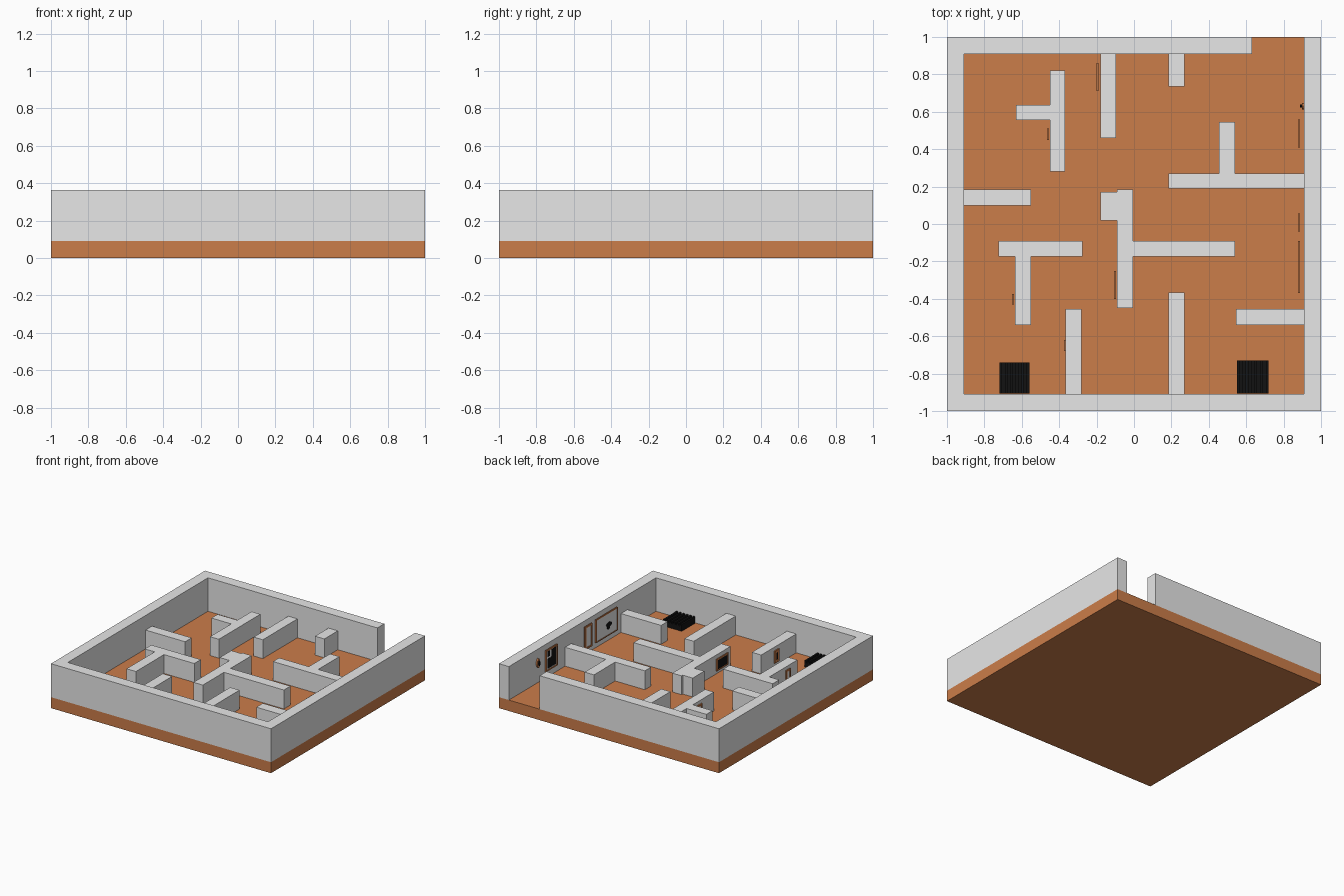
import bpy, bmesh, math
from mathutils import Matrix

if "Cube" in bpy.data.objects:
    bpy.data.objects.remove(bpy.data.objects["Cube"])

def material(name, rgb):
    m = bpy.data.materials.new(name)
    m.diffuse_color = (*rgb, 1)
    m.use_nodes = True
    m.node_tree.nodes["Principled BSDF"].inputs["Base Color"].default_value = m.diffuse_color
    return m

GREY = material("pale grey", (0.8, 0.8, 0.8))
ORANGE = material("orange brown", (0.6, 0.205, 0.068))
BLACK = material("near black", (0.006, 0.006, 0.006))

FLOOR, OUTER, INNER = 0.09, 0.365, 0.245

def finish(bm, name, mat):
    bmesh.ops.recalc_face_normals(bm, faces=bm.faces)
    me = bpy.data.meshes.new(name)
    bm.to_mesh(me)
    bm.free()
    me.materials.append(mat)
    ob = bpy.data.objects.new(name, me)
    bpy.context.collection.objects.link(ob)
    return ob

def boxes(name, mat, items):
    """One object from boxes given as (x0, x1, y0, y1, z0, z1)."""
    bm = bmesh.new()
    for x0, x1, y0, y1, z0, z1 in items:
        m = Matrix.Translation(((x0 + x1) / 2, (y0 + y1) / 2, (z0 + z1) / 2))
        m = m @ Matrix.Diagonal((x1 - x0, y1 - y0, z1 - z0, 1))
        bmesh.ops.create_cube(bm, size=1, matrix=m)
    return finish(bm, name, mat)

def disc(name, mat, x, y, z, ry, rz, depth):
    """Oval plate facing -x."""
    bm = bmesh.new()
    m = (Matrix.Translation((x, y, z)) @ Matrix.Diagonal((1, ry, rz, 1))
         @ Matrix.Rotation(math.pi / 2, 4, 'Y'))
    bmesh.ops.create_cone(bm, cap_ends=True, segments=16, radius1=1, radius2=1,
                          depth=depth, matrix=m)
    return finish(bm, name, mat)

# Floor slab
boxes("floor", ORANGE, [(-1, 1, -1, 1, 0, FLOOR)])

# Outer wall: one plan outline with a doorway at the back right, extruded up
I = 0.91
plan = [(0.63, 1), (-1, 1), (-1, -1), (1, -1), (1, 1), (I, 1),
        (I, -I), (-I, -I), (-I, I), (0.63, I)]
bm = bmesh.new()
face = bm.faces.new([bm.verts.new((x, y, FLOOR)) for x, y in plan])
ext = bmesh.ops.extrude_face_region(bm, geom=[face], use_keep_orig=True)
for v in ext["geom"]:
    if isinstance(v, bmesh.types.BMVert):
        v.co.z = OUTER
finish(bm, "outer_wall", GREY)

# Low partition walls: x0, x1, y0, y1
walls = [
    (-.45, -.37, .28, .82), (-.63, -.45, .555, .635), (-.18, -.097, .46, I),
    (.185, .27, .735, I), (-I, -.55, .10, .185), (-.18, -.09, .02, .17),
    (-.09, -.005, -.45, .185), (.455, .54, .27, .545), (.185, I, .19, .27),
    (-.725, -.275, -.175, -.09), (-.635, -.55, -.54, -.175),
    (-.005, .54, -.175, -.09), (-.365, -.28, -I, -.455),
    (.185, .27, -I, -.365), (.545, I, -.54, -.455)]
boxes("partition_walls", GREY, [w + (FLOOR, INNER) for w in walls])

def picture(name, x, y0, y1, z0, z1, t, fill):
    """Framed picture facing -x: four frame bars and a panel."""
    a, b = x, x + 0.01
    boxes(name + "_frame", ORANGE, [
        (a, b, y0, y1, z0, z0 + t), (a, b, y0, y1, z1 - t, z1),
        (a, b, y0, y0 + t, z0 + t, z1 - t), (a, b, y1 - t, y1, z0 + t, z1 - t)])
    boxes(name + "_panel", fill, [(x + .003, b, y0 + t, y1 - t, z0 + t, z1 - t)])

# Pictures on the right outer wall
picture("dark_picture", .878, .41, .56, .16, .335, .012, GREY)
picture("narrow_picture", .878, -.04, .055, .147, .335, .014, GREY)
picture("wide_picture", .878, -.37, -.09, .15, .34, .008, GREY)
boxes("dark_picture_motif", BLACK, [(.879, .882, .43, .49, .18, .32),
                                    (.879, .882, .49, .54, .18, .26),
                                    (.879, .882, .51, .54, .275, .32)])
disc("wide_picture_motif_upper", BLACK, .8795, -.257, .24, .035, .02, .004)
disc("wide_picture_motif_lower", BLACK, .8795, -.25, .222, .018, .02, .004)

# Pictures on the partitions
picture("partition_picture_1", -.2, .71, .86, .12, .217, .01, BLACK)
picture("partition_picture_2", -.107, -.40, -.25, .12, .217, .01, BLACK)
picture("partition_picture_3", -.465, .45, .51, .13, .22, .012, GREY)
picture("partition_picture_4", -.652, -.43, -.375, .13, .222, .012, GREY)
picture("partition_picture_5", -.375, -.68, -.62, .115, .215, .02, BLACK)

# Wall plaque with a dark knob
disc("plaque", ORANGE, .903, .63, .255, .018, .038, .012)
disc("plaque_knob", BLACK, .893, .63, .255, .008, .02, .012)

# Two dark slatted crates against the front wall
for n, (x0, x1, y1) in enumerate([(-.72, -.56, -.74), (.55, .72, -.73)], 1):
    y0, w = -.905, (x1 - x0) / 11
    slats = [(x0 + 2 * i * w, x0 + (2 * i + 1) * w, y0, y1, .13, .145)
             for i in range(6)]
    boxes(f"crate_{n}", BLACK, [(x0, x1, y0, y1, FLOOR, .13)] + slats)
